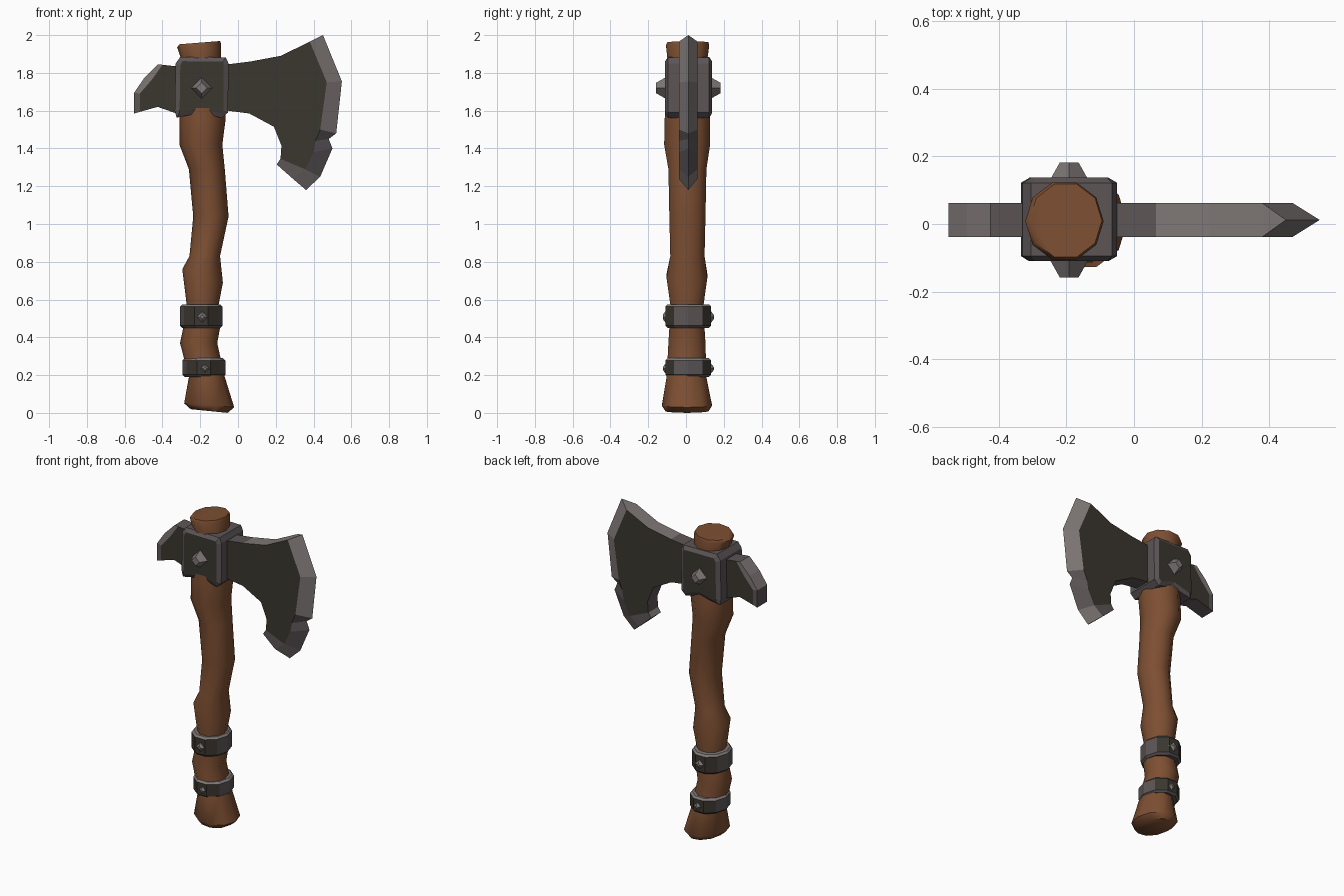
import bpy, bmesh, math
from mathutils import Vector

if "Cube" in bpy.data.objects:
    bpy.data.objects.remove(bpy.data.objects["Cube"])


def material(name, col):
    m = bpy.data.materials.new(name)
    m.diffuse_color = (*col, 1)
    m.use_nodes = True
    m.node_tree.nodes["Principled BSDF"].inputs["Base Color"].default_value = m.diffuse_color
    return m


WOOD, DARK, MID, LIGHT = range(4)
MATS = [material("brown wood", (0.205, 0.078, 0.032)),
        material("dark iron", (0.043, 0.037, 0.028)),
        material("grey iron", (0.107, 0.090, 0.093)),
        material("worn bright iron", (0.21, 0.185, 0.18))]
CY = 0.012  # middle of the thickness


def finish(bm, name, smooth=None):
    bmesh.ops.recalc_face_normals(bm, faces=bm.faces)
    me = bpy.data.meshes.new(name)
    bm.to_mesh(me)
    bm.free()
    for m in MATS:
        me.materials.append(m)
    ob = bpy.data.objects.new(name, me)
    bpy.context.collection.objects.link(ob)
    if smooth:
        bpy.ops.object.select_all(action='DESELECT')
        ob.select_set(True)
        bpy.context.view_layer.objects.active = ob
        bpy.ops.object.shade_smooth_by_angle(angle=math.radians(smooth))
    return ob


def loft(name, rings, rule, smooth=None, sides=10):
    """Closed skin over rings of (z, x left, x right, y front, y back, slope)."""
    bm = bmesh.new()
    loops = []
    for z, x0, x1, y0, y1, slope in rings:
        loop = []
        for i in range(sides):
            a = 2 * math.pi * i / sides
            dx = (x1 - x0) / 2 * math.cos(a)
            dy = (y1 - y0) / 2 * math.sin(a) / 0.97
            loop.append(bm.verts.new(((x0 + x1) / 2 + dx, (y0 + y1) / 2 + dy, z + slope * dx)))
        loops.append(loop)
    for a, b in zip(loops, loops[1:]):
        for i in range(sides):
            j = (i + 1) % sides
            bm.faces.new((a[i], a[j], b[j], b[i]))
    bm.faces.new(loops[0])
    bm.faces.new(loops[-1])
    bmesh.ops.recalc_face_normals(bm, faces=bm.faces)
    for f in bm.faces:
        f.material_index = rule(f.normal)
    return finish(bm, name, smooth)


def slab(polys, y0, y1, sharp=()):
    """Flat (x, z) polygons with materials, thickened in y; sharp points close to an edge."""
    bm = bmesh.new()
    for pts, mat in polys:
        f = bm.faces.new([bm.verts.new((x, y0, z)) for x, z in pts])
        f.material_index = mat
    bmesh.ops.remove_doubles(bm, verts=bm.verts, dist=1e-4)
    ret = bmesh.ops.extrude_face_region(bm, geom=bm.faces[:], use_keep_orig=True)
    for v in ret["geom"]:
        if isinstance(v, bmesh.types.BMVert):
            v.co.y = y1
    for v in bm.verts:
        if any(abs(v.co.x - x) + abs(v.co.z - z) < 1e-3 for x, z in sharp):
            v.co.y = (y0 + y1) / 2
    bmesh.ops.remove_doubles(bm, verts=bm.verts, dist=1e-4)
    bmesh.ops.recalc_face_normals(bm, faces=bm.faces)
    return bm


def stud(name, x, z, y, r, h, tip):
    """Four-sided studs on the front and back."""
    for side, s in (("front", -1), ("back", 1)):
        bm = bmesh.new()
        rings = []
        for rad, d in ((r, -0.04), (r, 0.0), (r * tip, h)):
            rings.append([bm.verts.new((x + rad * math.cos(k * math.pi / 2), CY + s * (y + d),
                                        z + rad * math.sin(k * math.pi / 2))) for k in range(4)])
        for a, b in zip(rings, rings[1:]):
            for k in range(4):
                bm.faces.new((a[k], a[k - 1], b[k - 1], b[k]))
        bm.faces.new(rings[0])
        bm.faces.new(rings[-1])
        for f in bm.faces:
            f.material_index = LIGHT
        finish(bm, f"{name}_{side}")


# Crooked wooden handle
loft("handle", [
    (0.010, -0.250, -0.055, -0.11, 0.12, -0.10),
    (0.040, -0.285, -0.020, -0.13, 0.14, -0.08),
    (0.190, -0.260, -0.070, -0.105, 0.11, 0),
    (0.370, -0.307, -0.110, -0.095, 0.105, 0),
    (0.450, -0.290, -0.095, -0.09, 0.10, 0),
    (0.575, -0.272, -0.102, -0.085, 0.095, 0),
    (0.725, -0.295, -0.080, -0.105, 0.115, -0.33),
    (0.830, -0.257, -0.095, -0.085, 0.10, 0),
    (1.040, -0.237, -0.050, -0.09, 0.105, 0),
    (1.290, -0.260, -0.070, -0.095, 0.11, 0),
    (1.420, -0.310, -0.083, -0.118, 0.13, 0),
    (1.560, -0.310, -0.065, -0.115, 0.13, 0),
    (1.870, -0.300, -0.090, -0.10, 0.115, 0),
    (1.945, -0.322, -0.090, -0.108, 0.125, 0.08),
    (1.960, -0.310, -0.095, -0.10, 0.12, 0.08),
], lambda n: WOOD, smooth=50)


# Iron bands around the grip
def band_rule(n):
    if n.z > 0.3:
        return LIGHT
    return DARK if abs(n.y) > 0.5 and n.z > -0.3 else MID


for name, z0, z1, x0, x1 in (("lower_band", 0.19, 0.29, -0.295, -0.067),
                             ("upper_band", 0.45, 0.575, -0.307, -0.082)):
    c = 0.012
    loft(name, [(z0, x0 + c, x1 - c, -0.10, 0.123, 0),
                (z0 + c, x0, x1, -0.112, 0.135, 0),
                (z1 - c, x0, x1, -0.112, 0.135, 0),
                (z1, x0 + c, x1 - c, -0.10, 0.123, 0)], band_rule)
stud("lower_band_stud", -0.175, 0.235, 0.115, 0.03, 0.02, 0.3)
stud("upper_band_stud", -0.19, 0.508, 0.115, 0.038, 0.02, 0.3)

# Axe head: sharp cutting edge, its inner bevel line, worn corner of the poll
edge = [(0.45, 2.0), (0.55, 1.755), (0.52, 1.48), (0.48, 1.45), (0.50, 1.40), (0.435, 1.25), (0.36, 1.18)]
inner = [(0.38, 1.965), (0.47, 1.75), (0.435, 1.50), (0.41, 1.44), (0.40, 1.38), (0.355, 1.29), (0.29, 1.24)]
poll_out = [(-0.55, 1.695), (-0.495, 1.775), (-0.425, 1.845)]
poll_in = [(-0.52, 1.69), (-0.455, 1.765), (-0.40, 1.843)]
heel, heel_in = (0.205, 1.315), (0.225, 1.345)
body = (poll_in + [(-0.33, 1.835), (-0.055, 1.845), (0.065, 1.86), (0.225, 1.89)] + inner[:6]
        + [heel_in, (0.23, 1.415), (0.19, 1.515), (0.06, 1.585), (-0.055, 1.60),
           (-0.325, 1.585), (-0.425, 1.62), (-0.52, 1.594)])
polys = [(body, DARK),
         ([heel, heel_in, inner[5], inner[6]], MID),
         ([(-0.55, 1.585), (-0.55, 1.695), poll_in[0], (-0.52, 1.594)], MID)]
for i in range(2):
    polys.append(([poll_out[i], poll_out[i + 1], poll_in[i + 1], poll_in[i]], LIGHT))
for i, mat in enumerate((LIGHT, LIGHT, MID, MID, MID, LIGHT)):
    polys.append(([inner[i], edge[i], edge[i + 1], inner[i + 1]], mat))
bm = slab(polys, CY - 0.05, CY + 0.05, sharp=edge)
for f in bm.faces:  # rim walls: grey, bright where worn
    if abs(f.normal.y) < 0.05:
        x = f.calc_center_median().x
        f.material_index = LIGHT if f.normal.z > 0.1 and (x > 0.1 or x < -0.42) else MID
finish(bm, "axe_head")

# Collar clamping the head to the handle: dark plates with grey bevelled rims
outline = [(-0.305, 1.885), (-0.065, 1.882), (-0.05, 1.85), (-0.053, 1.59), (-0.085, 1.56),
           (-0.19, 1.59), (-0.325, 1.563), (-0.335, 1.60), (-0.33, 1.85)]
bm = slab([(outline, DARK)], -0.095, 0.122)
caps = [f for f in bm.faces if abs(f.normal.y) > 0.9]
for f in bm.faces:
    f.material_index = DARK if f in caps else MID
ret = bmesh.ops.inset_individual(bm, faces=caps, thickness=0.026, depth=0.015)
for f in ret["faces"]:
    f.material_index = MID
finish(bm, "collar")
stud("collar_stud", -0.192, 1.72, 0.12, 0.056, 0.05, 0.5)
